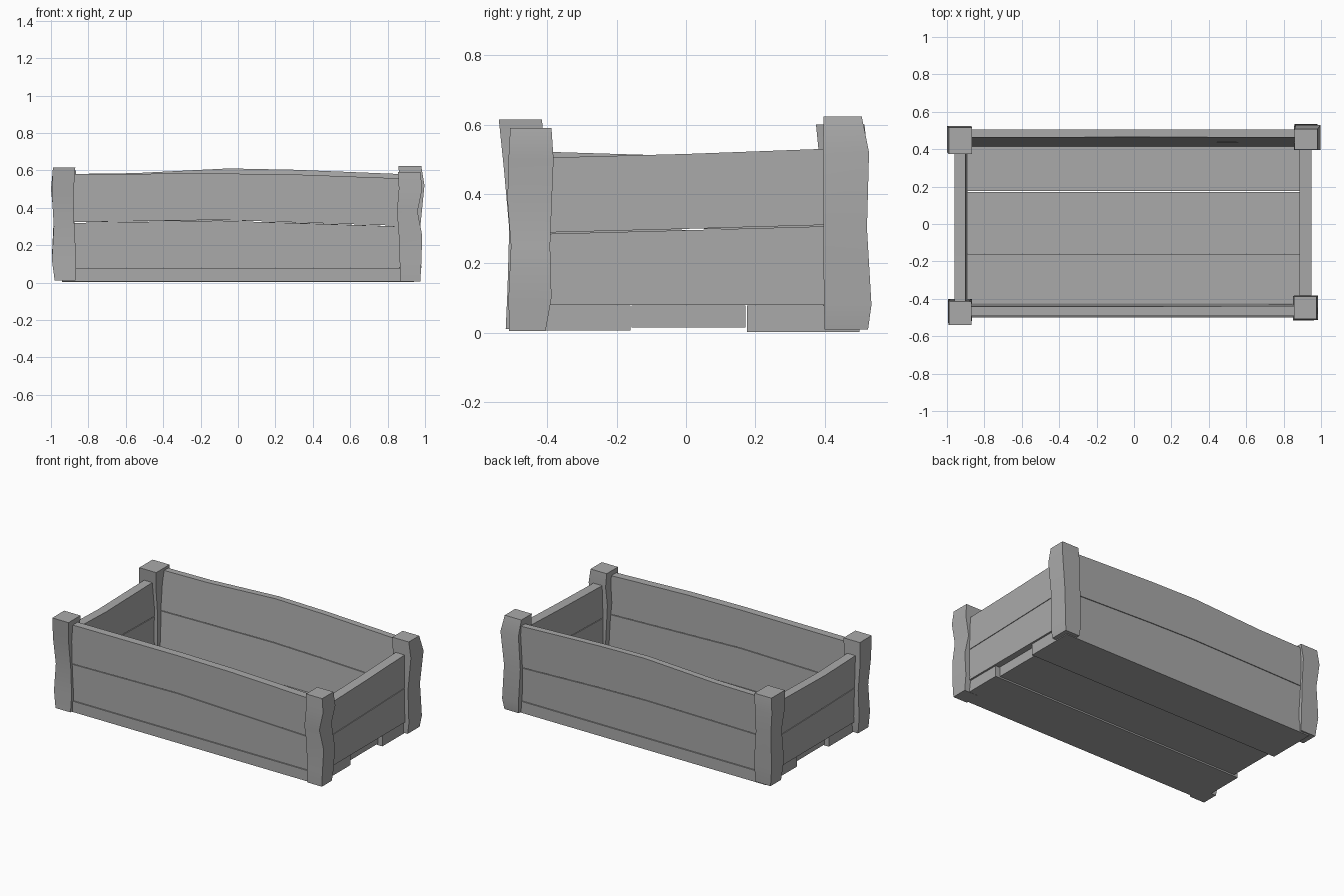
import bpy
import bmesh
from math import radians

cube = bpy.data.objects.get("Cube")
if cube:
    bpy.data.objects.remove(cube, do_unlink=True)

wood = bpy.data.materials.new("plain grey wood")
wood.use_nodes = True
grey = (0.4, 0.4, 0.4, 1)
wood.diffuse_color = grey
wood.node_tree.nodes["Principled BSDF"].inputs["Base Color"].default_value = grey


def loft(name, rings):
    """Skin a closed beam through a row of four-cornered sections."""
    bm = bmesh.new()
    rows = [[bm.verts.new(p) for p in ring] for ring in rings]
    for a, b in zip(rows, rows[1:]):
        for i in range(4):
            j = (i + 1) % 4
            bm.faces.new((a[i], a[j], b[j], b[i]))
    bm.faces.new(rows[0])
    bm.faces.new(rows[-1])
    bmesh.ops.recalc_face_normals(bm, faces=bm.faces)
    mesh = bpy.data.meshes.new(name)
    bm.to_mesh(mesh)
    bm.free()
    mesh.materials.append(wood)
    obj = bpy.data.objects.new(name, mesh)
    bpy.context.collection.objects.link(obj)
    bpy.ops.object.select_all(action='DESELECT')
    obj.select_set(True)
    bpy.context.view_layer.objects.active = obj
    bpy.ops.object.shade_smooth_by_angle(angle=radians(25))
    return obj


def post(name, sections):
    """Upright from sections of (z, x low, x high, y low, y high)."""
    loft(name, [[(x0, y0, z), (x1, y0, z), (x1, y1, z), (x0, y1, z)]
                for z, x0, x1, y0, y1 in sections])


def wall(name, along_x, spans, low, high):
    """Two stacked boards; spans are (position, split z, top z),
    low and high are the (inner, outer) faces at the foot and the rim."""
    gap = 0.002
    foot, rim = 0.08, spans[0][2]

    def face(side, z):
        return low[side] + (high[side] - low[side]) * (z - foot) / (rim - foot)

    def section(t, z0, z1):
        corners = [(face(0, z0), z0), (face(1, z0), z0),
                   (face(1, z1), z1), (face(0, z1), z1)]
        return [(t, d, z) if along_x else (d, t, z) for d, z in corners]

    loft(name + "_lower_board", [section(t, foot, s - gap) for t, s, _ in spans])
    loft(name + "_upper_board", [section(t, s + gap, top) for t, s, top in spans])


# Long walls
wall("front_wall", True,
     [(-0.92, 0.32, 0.58), (-0.1, 0.333, 0.583), (0.3, 0.32, 0.578), (0.92, 0.3, 0.555)],
     (-0.425, -0.495), (-0.44, -0.492))
wall("back_wall", True,
     [(-0.92, 0.32, 0.58), (-0.55, 0.325, 0.585), (-0.05, 0.33, 0.61),
      (0.3, 0.322, 0.603), (0.92, 0.3, 0.578)],
     (0.415, 0.495), (0.462, 0.505))

# End walls
wall("left_wall", False, [(-0.46, 0.285, 0.503), (0, 0.297, 0.515), (0.46, 0.31, 0.532)],
     (0.885, 0.95), (0.885, 0.95))
wall("right_wall", False, [(-0.46, 0.31, 0.523), (-0.1, 0.3, 0.512), (0.46, 0.29, 0.523)],
     (-0.89, -0.955), (-0.9, -0.96))

# Floor boards
for name, y0, y1, end, z0 in (("front_floor_board", -0.5, -0.16, 0.94, 0.006),
                              ("middle_floor_board", -0.157, 0.172, 0.91, 0.014),
                              ("back_floor_board", 0.176, 0.5, 0.94, 0.002)):
    loft(name, [[(x, y0, z0), (x, y1, z0), (x, y1, 0.078), (x, y0, 0.078)]
                for x in (-end, 0, end)])

# Rough-hewn corner posts
post("front_right_post", [
    (0.01, -0.98, -0.87, -0.52, -0.41),
    (0.12, -0.995, -0.865, -0.515, -0.4),
    (0.3, -0.985, -0.875, -0.51, -0.405),
    (0.47, -0.995, -0.88, -0.525, -0.41),
    (0.615, -0.99, -0.87, -0.54, -0.415)])
post("front_left_post", [
    (0.005, 0.87, 0.975, -0.51, -0.405),
    (0.1, 0.865, 0.98, -0.512, -0.388),
    (0.25, 0.86, 0.985, -0.505, -0.392),
    (0.38, 0.85, 0.96, -0.515, -0.387),
    (0.5, 0.86, 0.985, -0.512, -0.382),
    (0.59, 0.856, 0.975, -0.507, -0.388)])
post("back_right_post", [
    (0.01, -0.98, -0.87, 0.4, 0.51),
    (0.14, -0.995, -0.865, 0.39, 0.52),
    (0.35, -0.985, -0.875, 0.4, 0.515),
    (0.5, -1.0, -0.875, 0.385, 0.525),
    (0.6, -0.99, -0.865, 0.375, 0.515)])
post("back_left_post", [
    (0.008, 0.865, 0.97, 0.4, 0.525),
    (0.08, 0.86, 0.98, 0.398, 0.535),
    (0.3, 0.855, 0.975, 0.396, 0.522),
    (0.52, 0.865, 0.997, 0.395, 0.528),
    (0.623, 0.858, 0.98, 0.397, 0.507)])
